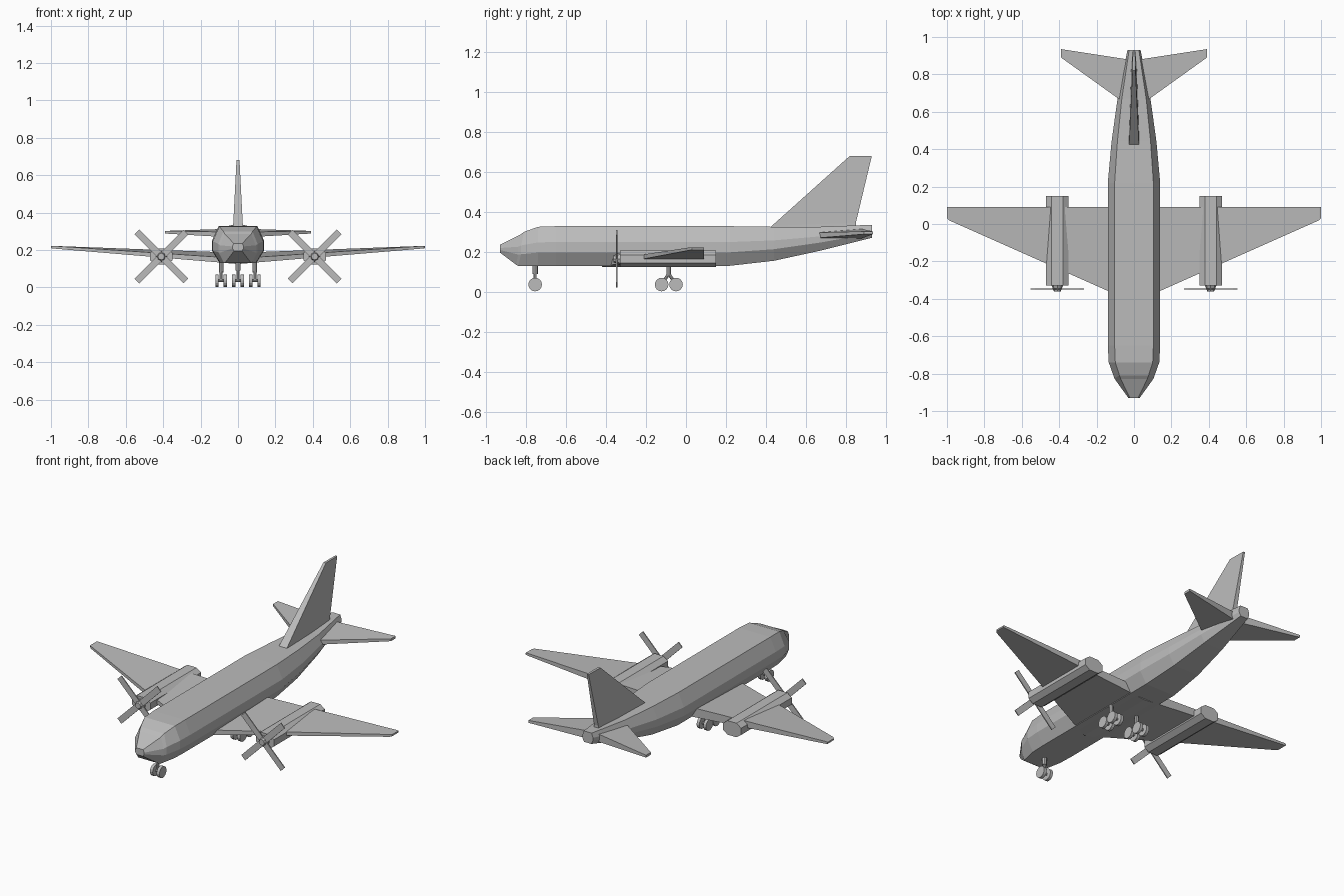
import bpy, bmesh, math
from mathutils import Matrix, Vector

cube = bpy.data.objects.get("Cube")
if cube:
    bpy.data.objects.remove(cube, do_unlink=True)

grey = bpy.data.materials.new("light grey")
grey.use_nodes = True
colour = (0.5, 0.5, 0.5, 1)
grey.diffuse_color = colour
grey.node_tree.nodes["Principled BSDF"].inputs["Base Color"].default_value = colour


def finish(name, bm):
    bmesh.ops.recalc_face_normals(bm, faces=bm.faces)
    mesh = bpy.data.meshes.new(name)
    bm.to_mesh(mesh)
    bm.free()
    mesh.materials.append(grey)
    obj = bpy.data.objects.new(name, mesh)
    bpy.context.collection.objects.link(obj)
    return obj


def loft(name, rings):
    """Skin a row of matching rings and cap both ends."""
    bm = bmesh.new()
    rows = [[bm.verts.new(p) for p in ring] for ring in rings]
    for a, b in zip(rows, rows[1:]):
        for i in range(len(a)):
            j = (i + 1) % len(a)
            bm.faces.new((a[i], a[j], b[j], b[i]))
    bm.faces.new(rows[0])
    bm.faces.new(rows[-1])
    return finish(name, bm)


def rod(name, start, end, r1, r2=None, sides=8, turn=0):
    start, end = Vector(start), Vector(end)
    axis = end - start
    bm = bmesh.new()
    place = (Matrix.Translation((start + end) / 2)
             @ axis.to_track_quat("Z", "Y").to_matrix().to_4x4()
             @ Matrix.Rotation(turn, 4, "Z"))
    bmesh.ops.create_cone(bm, cap_ends=True, segments=sides, radius1=r1,
                          radius2=r1 if r2 is None else r2,
                          depth=axis.length, matrix=place)
    return finish(name, bm)


# Fuselage: y of top, y of bottom, half width, top, bottom
def section(y_top, y_low, w, top, low):
    h = top - low
    half = [(w * 0.74, y_top, top), (w, (y_top + y_low) / 2, low + h * 0.6),
            (w, (y_top + y_low) / 2, low + h * 0.34), (w * 0.7, y_low, low)]
    return half + [(-x, y, z) for x, y, z in reversed(half)]


loft("fuselage", [section(*s) for s in (
    (-0.93, -0.93, 0.03, 0.235, 0.195),
    (-0.83, -0.85, 0.095, 0.285, 0.135),
    (-0.81, -0.84, 0.105, 0.3, 0.13),
    (-0.74, -0.74, 0.135, 0.325, 0.13),
    (-0.65, -0.65, 0.14, 0.328, 0.13),
    (0.22, 0.22, 0.14, 0.328, 0.13),
    (0.44, 0.44, 0.12, 0.325, 0.155),
    (0.67, 0.67, 0.088, 0.325, 0.205),
    (0.93, 0.93, 0.035, 0.335, 0.27))])


# Wings and tailplane: flat slabs tapering to the tip
def slab(x, front, back, front_z, back_z):
    return [(x, front, front_z[0]), (x, back, back_z[0]),
            (x, back, back_z[1]), (x, front, front_z[1])]


def mirrored(obj):
    mod = obj.modifiers.new("mirror", "MIRROR")
    mod.use_mirror_merge = False
    return obj


mirrored(loft("wings", [
    slab(0.0, -0.42, 0.09, (0.125, 0.155), (0.125, 0.185)),
    slab(0.99, 0.02, 0.09, (0.208, 0.222), (0.208, 0.222)),
    slab(1.0, 0.03, 0.09, (0.21, 0.22), (0.21, 0.22))]))
mirrored(loft("tailplane", [
    slab(0.0, 0.61, 0.875, (0.265, 0.295), (0.265, 0.315)),
    slab(0.39, 0.89, 0.935, (0.288, 0.302), (0.288, 0.302))]))

# Tail fin
loft("tail_fin", [
    [(-0.028, 0.42, 0.32), (0.028, 0.42, 0.32), (0.014, 0.85, 0.32), (-0.014, 0.85, 0.32)],
    [(-0.026, 0.43, 0.33), (0.026, 0.43, 0.33), (0.014, 0.85, 0.345), (-0.014, 0.85, 0.345)],
    [(-0.008, 0.82, 0.68), (0.008, 0.82, 0.68), (0.006, 0.93, 0.68), (-0.006, 0.93, 0.68)]])

# Engines and propellers
ex, ez = 0.41, 0.165
outline = [(0.06, -0.02), (0.06, 0.02), (0.03, 0.042), (-0.03, 0.042),
           (-0.06, 0.02), (-0.06, -0.02), (-0.03, -0.042), (0.03, -0.042)]
mirrored(loft("engine_nacelles", [[(ex + x, y, ez + z) for x, z in outline]
                                  for y in (-0.33, 0.15)]))
mirrored(rod("spinners", (ex, -0.32, ez), (ex, -0.362, ez), 0.034, 0.018))
for k in range(2):
    bm = bmesh.new()
    bmesh.ops.create_cube(bm, size=1, matrix=Matrix.Translation((ex, -0.347, ez))
                          @ Matrix.Rotation(math.pi * (0.25 + k / 2), 4, "Y")
                          @ Matrix.Diagonal((0.37, 0.006, 0.036, 1)))
    mirrored(finish("propeller_blades", bm))


# Landing gear
def wheel_pair(name, x, y):
    for side in (-1, 1):
        c = x + side * 0.022
        rod(name + "_wheel", (c - 0.009, y, 0.036), (c + 0.009, y, 0.036), 0.034, sides=16)
    rod(name + "_axle", (x - 0.022, y, 0.036), (x + 0.022, y, 0.036), 0.008)


wheel_pair("nose", 0, -0.755)
rod("nose_strut", (0, -0.755, 0.036), (0, -0.755, 0.1), 0.008)
rod("nose_leg", (0, -0.755, 0.09), (0, -0.755, 0.14), 0.014)
for side, label in ((1, "left"), (-1, "right")):
    x = side * 0.09
    for y in (-0.122, -0.05):
        wheel_pair(label + "_main", x, y)
        rod(label + "_main_strut", (x, y, 0.036), (x, -0.086, 0.09), 0.008)
    rod(label + "_main_leg", (x, -0.086, 0.08), (x, -0.086, 0.14), 0.012)
